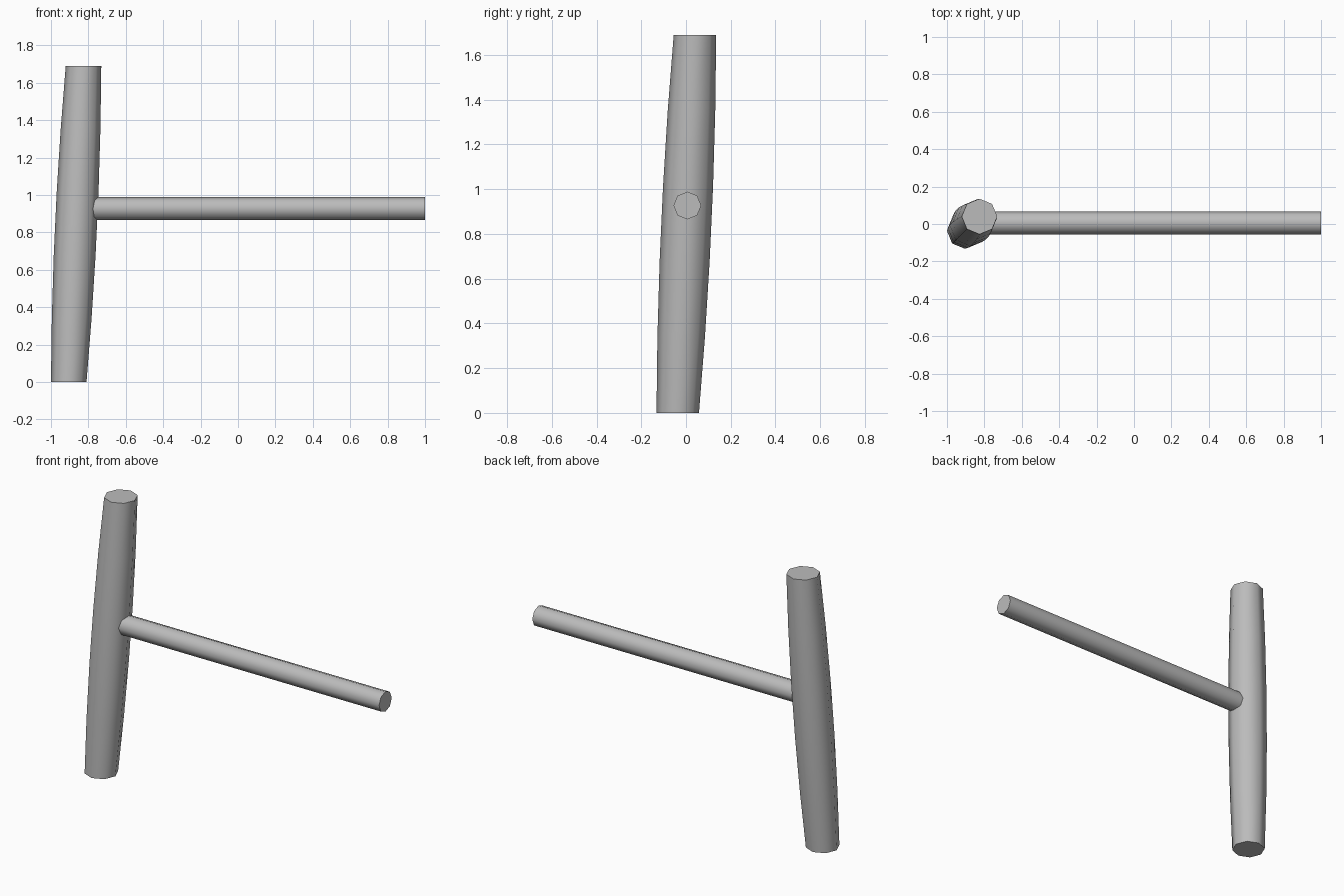
import bpy, bmesh, math
from mathutils import Vector

if "Cube" in bpy.data.objects:
    bpy.data.objects.remove(bpy.data.objects["Cube"])

SIDES = 8

grey = bpy.data.materials.new("plain grey")
grey.use_nodes = True
colour = (0.5, 0.5, 0.5, 1)
grey.diffuse_color = colour
grey.node_tree.nodes["Principled BSDF"].inputs["Base Color"].default_value = colour


def octagon_rod(name, start, end, u, v, segments, end_radius, bulge):
    """Loft parallel octagons along a line, swelling towards the middle."""
    start, end, u, v = map(Vector, (start, end, u, v))
    bm = bmesh.new()
    rings = []
    for s in range(segments + 1):
        t = s / segments
        radius = end_radius + bulge * 4 * t * (1 - t)
        centre = start.lerp(end, t)
        angles = [math.tau * k / SIDES for k in range(SIDES)]
        rings.append([bm.verts.new(centre + radius * (u * math.cos(a) + v * math.sin(a)))
                      for a in angles])
    for low, high in zip(rings, rings[1:]):
        for k in range(SIDES):
            n = (k + 1) % SIDES
            bm.faces.new((low[k], low[n], high[n], high[k]))
    bm.faces.new(rings[0][::-1])
    bm.faces.new(rings[-1])
    bmesh.ops.recalc_face_normals(bm, faces=bm.faces)
    mesh = bpy.data.meshes.new(name)
    bm.to_mesh(mesh)
    bm.free()
    mesh.materials.append(grey)
    obj = bpy.data.objects.new(name, mesh)
    bpy.context.collection.objects.link(obj)
    # Smooth sides, crisp end caps
    bpy.ops.object.select_all(action='DESELECT')
    obj.select_set(True)
    bpy.context.view_layer.objects.active = obj
    bpy.ops.object.shade_smooth_by_angle(angle=math.radians(60))
    return obj


# Leaning upright, thickest at mid height
octagon_rod("upright_post", (-0.905, -0.037, 0), (-0.826, 0.04, 1.69),
            (1, 0, 0), (0, 1, 0), 5, 0.095, 0.0175)

# Straight level rod, rooted inside the post
octagon_rod("side_rod", (-0.86, 0.006, 0.927), (1, 0.006, 0.927),
            (0, 1, 0), (0, 0, 1), 1, 0.062, 0)
